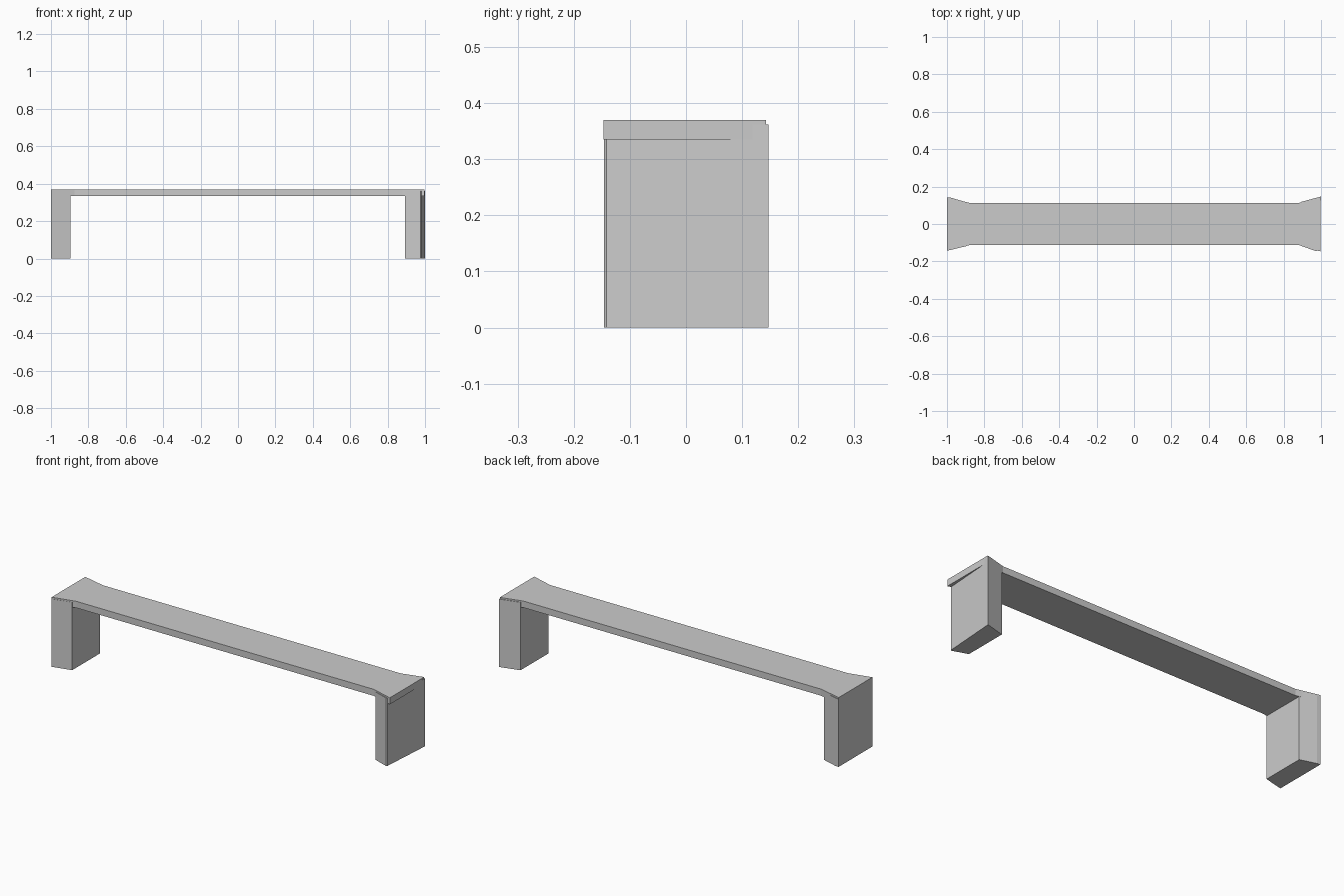
import bpy, bmesh

if "Cube" in bpy.data.objects:
    bpy.data.objects.remove(bpy.data.objects["Cube"])


def extrude_outline(name, outline, z0, z1):
    """Make a flat-shaded prism from a counter-clockwise plan outline."""
    bm = bmesh.new()
    base = bm.faces.new([bm.verts.new((x, y, z0)) for x, y in outline])
    ext = bmesh.ops.extrude_face_region(bm, geom=[base], use_keep_orig=True)
    top = [v for v in ext["geom"] if isinstance(v, bmesh.types.BMVert)]
    bmesh.ops.translate(bm, verts=top, vec=(0, 0, z1 - z0))
    bmesh.ops.recalc_face_normals(bm, faces=bm.faces)
    mesh = bpy.data.meshes.new(name)
    bm.to_mesh(mesh)
    bm.free()
    obj = bpy.data.objects.new(name, mesh)
    bpy.context.collection.objects.link(obj)
    return obj


# Bench top with flared ends
extrude_outline("bench_top", [
    (-1.0, -0.142), (-0.875, -0.112), (0.88, -0.112), (0.998, -0.147),
    (0.998, 0.143), (0.88, 0.112), (-0.875, 0.112), (-1.0, 0.142)],
    0.335, 0.37)

# Left leg, flush with the flare, with a narrow chamfer at the back corner
extrude_outline("left_leg", [
    (-0.999, -0.143), (-0.895, -0.118), (-0.895, 0.116),
    (-0.98, 0.141), (-0.999, 0.143)], 0.0, 0.362)

# Right leg, slightly turned so the top overhangs its front corner
extrude_outline("right_leg", [
    (0.893, -0.117), (0.976, -0.146), (0.98, -0.142),
    (1.0, 0.147), (0.9, 0.12), (0.893, 0.118)], 0.0, 0.362)
